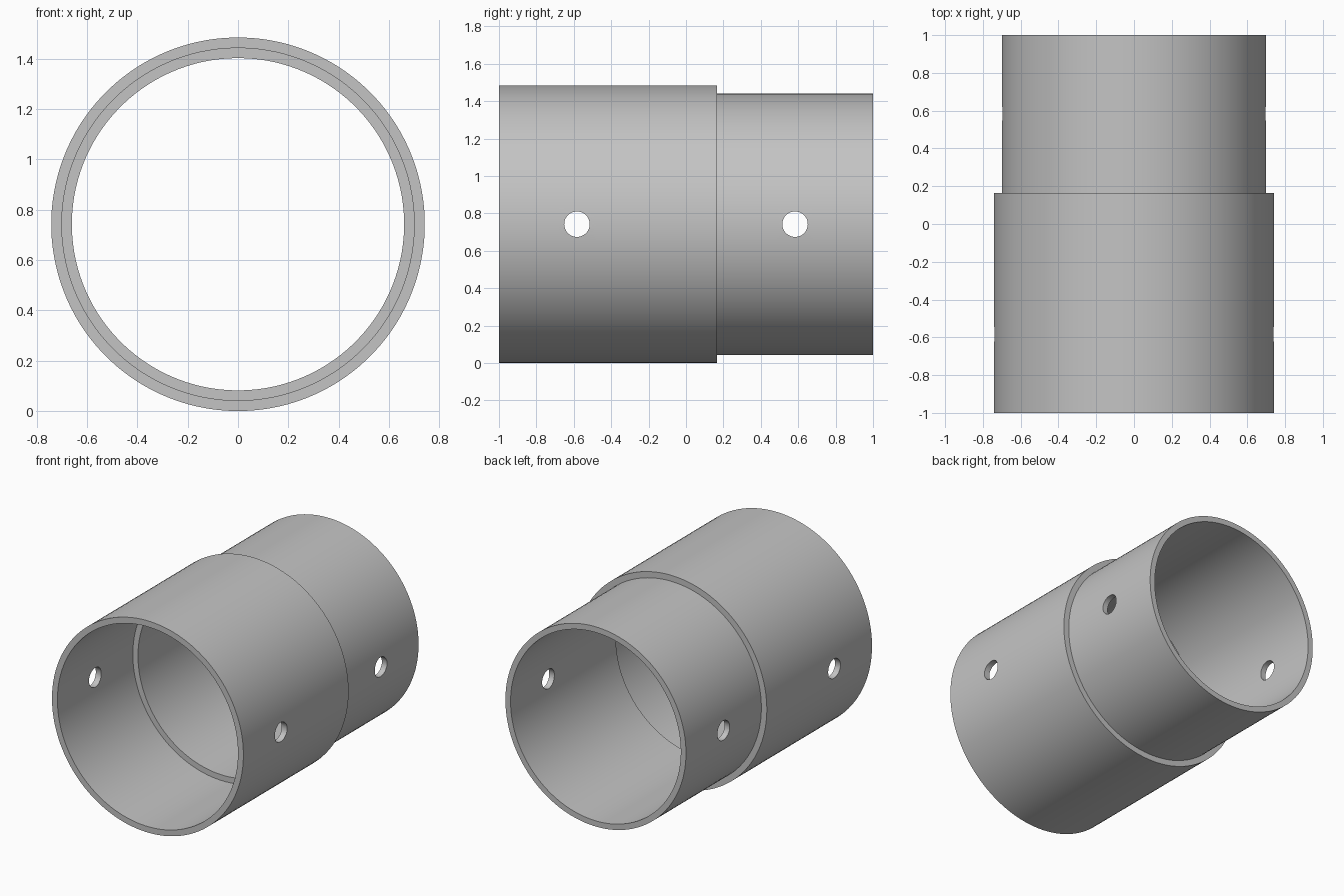
import bpy
import math

if "Cube" in bpy.data.objects:
    bpy.data.objects.remove(bpy.data.objects["Cube"], do_unlink=True)

SEGMENTS = 128
R_OUT, R_MID, R_IN = 0.742, 0.70, 0.66
STEP = 0.165          # shoulder distance from the middle
HOLE_Y, HOLE_R = 0.583, 0.068
BAND = 0.1            # half width of the edge band around each hole

grey = bpy.data.materials.new("plain_grey")
grey.use_nodes = True
colour = (0.55, 0.55, 0.55, 1)
grey.diffuse_color = colour
grey.node_tree.nodes["Principled BSDF"].inputs["Base Color"].default_value = colour


def lathe(name, profile):
    """Revolve a closed (radius, y) profile around the y axis."""
    n = len(profile)
    verts, faces = [], []
    for i in range(SEGMENTS):
        a = math.tau * (i + 0.5) / SEGMENTS
        verts += [(r * math.cos(a), y, R_OUT + r * math.sin(a)) for r, y in profile]
        j = (i + 1) % SEGMENTS
        for k in range(n):
            m = (k + 1) % n
            faces.append((i * n + k, i * n + m, j * n + m, j * n + k))
    mesh = bpy.data.meshes.new(name)
    mesh.from_pydata(verts, [], faces)
    mesh.materials.append(grey)
    obj = bpy.data.objects.new(name, mesh)
    bpy.context.collection.objects.link(obj)
    return obj


# Stepped sleeve: wide front socket, narrow rear spigot
front_band = [-HOLE_Y - BAND, -HOLE_Y + BAND]
rear_band = [HOLE_Y - BAND, HOLE_Y + BAND]
outer = [(R_OUT, y) for y in [-1, *front_band, STEP]]
outer += [(R_MID, y) for y in [STEP, *rear_band, 1]]
inner = [(R_IN, y) for y in [1, *reversed(rear_band), -STEP]]
inner += [(R_MID, y) for y in [-STEP, *reversed(front_band), -1]]
sleeve = lathe("stepped_sleeve", outer + inner)

# Make the face directions point outwards
bpy.context.view_layer.objects.active = sleeve
sleeve.select_set(True)
bpy.ops.object.mode_set(mode='EDIT')
bpy.ops.mesh.select_all(action='SELECT')
bpy.ops.mesh.normals_make_consistent(inside=False)
bpy.ops.object.mode_set(mode='OBJECT')

# Pin holes drilled straight through both sides
for name, y in (("front_hole_cutter", -HOLE_Y), ("rear_hole_cutter", HOLE_Y)):
    bpy.ops.mesh.primitive_cylinder_add(vertices=48, radius=HOLE_R, depth=2,
                                        location=(0, y, R_OUT),
                                        rotation=(0, math.pi / 2, 0))
    cutter = bpy.context.object
    cutter.name = name
    cutter.hide_render = True
    cutter.data.materials.append(grey)
    cut = sleeve.modifiers.new("pin_hole", 'BOOLEAN')
    cut.operation = 'DIFFERENCE'
    cut.solver = 'EXACT'
    cut.object = cutter
    bpy.context.view_layer.objects.active = sleeve
    bpy.ops.object.modifier_apply(modifier=cut.name)
    bpy.data.objects.remove(cutter, do_unlink=True)

# Smooth walls with crisp rims
bpy.ops.object.select_all(action='DESELECT')
sleeve.select_set(True)
bpy.context.view_layer.objects.active = sleeve
bpy.ops.object.shade_smooth_by_angle(angle=math.radians(30))
